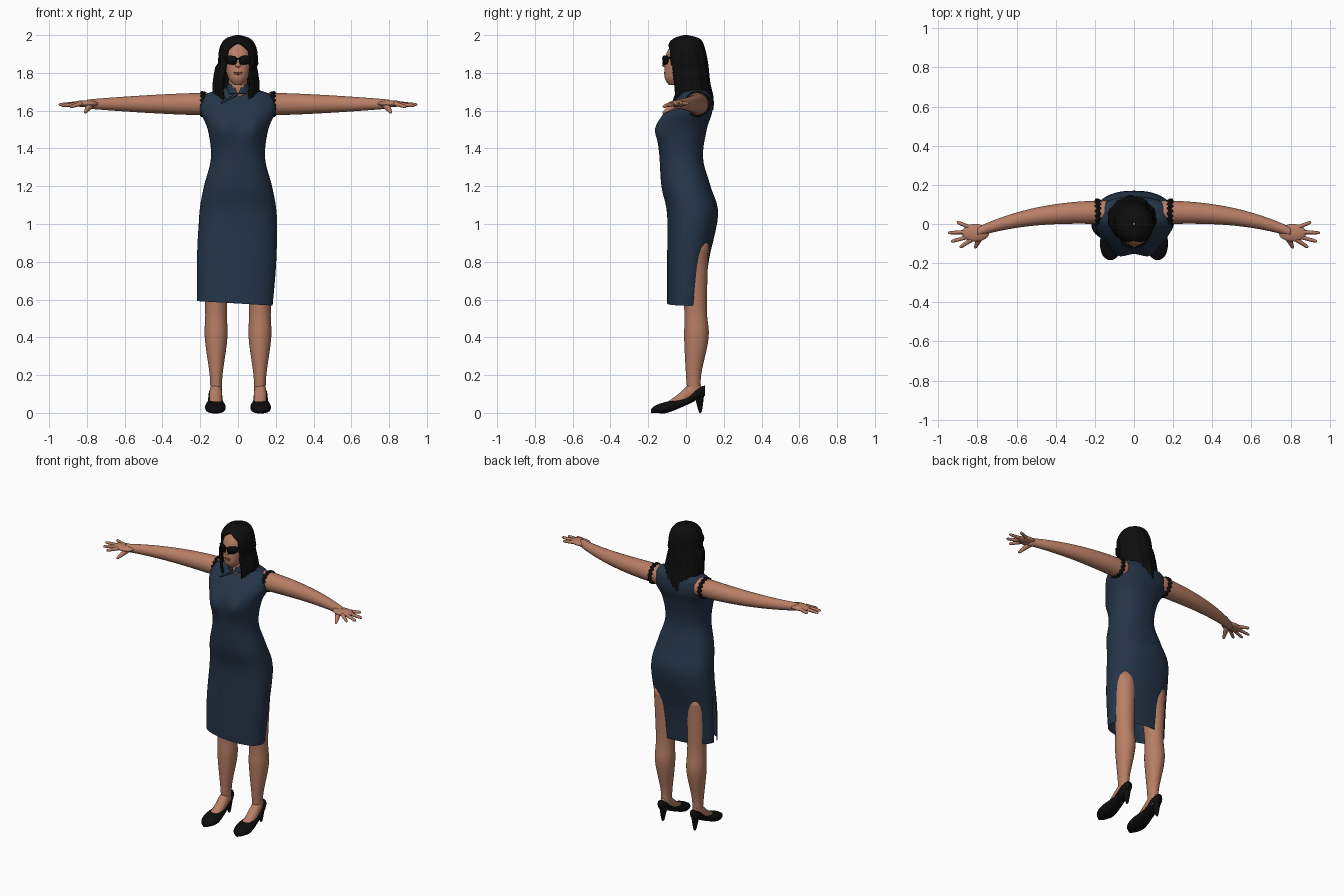
import bpy, bmesh, math
from mathutils import Vector, Matrix

cube = bpy.data.objects.get("Cube")
if cube:
    bpy.data.objects.remove(cube, do_unlink=True)


def material(name, *rgb):
    mat = bpy.data.materials.new(name)
    mat.use_nodes = True
    mat.diffuse_color = (*rgb, 1)
    shader = next(node for node in mat.node_tree.nodes if node.type == "BSDF_PRINCIPLED")
    shader.inputs["Base Color"].default_value = (*rgb, 1)
    return mat


skin = material("skin", .48, .21, .13)
navy = material("navy cloth", .018, .035, .064)
black = material("black hair and leather", .004, .004, .004)
lip_red = material("lip red", .3, .1, .07)


def smooth_rows(keys, steps):
    """Pass a smooth curve through the key rows and sample it."""
    points = [Vector(key) for key in keys]
    last = len(points) - 1
    tangents = [(points[min(i + 1, last)] - points[max(i - 1, 0)]) / 2 for i in range(last + 1)]
    rows = []
    for i in range(last):
        for step in range(steps):
            f = step / steps
            ease = f * f * (3 - 2 * f)
            rows.append(points[i].lerp(points[i + 1], ease)
                        + tangents[i] * f * (1 - f) ** 2
                        - tangents[i + 1] * f * f * (1 - f))
    return rows + [points[last]]


def rounded(value, square):
    return math.copysign(abs(value) ** (2 / square), value)


def loft(name, mat, axis, keys, offset=0, segments=32, steps=5, square=2, start=0,
         gap=None, mirror=False, cap=True, shape=None, thickness=0):
    """Skin cross-sections given as (position, half width, low edge, high edge)."""
    bm = bmesh.new()
    rings = []
    for t, width, low, high in smooth_rows(keys, steps):
        opening = gap(t) if gap else 0
        ring = []
        for i in range(segments + 1):
            angle = start + opening + 2 * (math.pi - opening) * i / segments
            u = offset + width * rounded(math.cos(angle), square)
            v = (low + high) / 2 + (high - low) / 2 * rounded(math.sin(angle), square)
            point = {"x": (t, v, u), "y": (u, t, v), "z": (u, v, t)}[axis]
            ring.append(bm.verts.new(shape(*point) if shape else point))
        rings.append(ring)
    for lower, upper in zip(rings, rings[1:]):
        for i in range(segments):
            bm.faces.new((lower[i], lower[i + 1], upper[i + 1], upper[i]))
    if cap:
        for ring in (rings[0], rings[-1]):
            bm.faces.new(ring[:-1])
    bmesh.ops.remove_doubles(bm, verts=bm.verts, dist=.0001)
    bmesh.ops.recalc_face_normals(bm, faces=bm.faces)
    mesh = bpy.data.meshes.new(name)
    bm.to_mesh(mesh)
    bm.free()
    mesh.materials.append(mat)
    mesh.shade_smooth()
    obj = bpy.data.objects.new(name, mesh)
    bpy.context.collection.objects.link(obj)
    if mirror:
        obj.modifiers.new("Mirror", "MIRROR")
    if thickness:
        obj.modifiers.new("Thickness", "SOLIDIFY").thickness = thickness
    return obj


def rod(name, mat, begin, end, begin_radius, end_radius, mirror=False):
    """Tapered rod with a rounded tip between two points."""
    begin, end = Vector(begin), Vector(end)
    span = end - begin
    sections = [(0, begin_radius), (.5, (begin_radius + end_radius) / 2),
                (.9, end_radius), (1, end_radius / 3)]
    keys = [(f * span.length, r, -r, r) for f, r in sections]
    obj = loft(name, mat, "z", keys, segments=12, mirror=mirror)
    turn = span.to_track_quat("Z", "Y").to_matrix().to_4x4()
    obj.data.transform(Matrix.Translation(begin) @ turn)


def ball(name, mat, centre, radii, mirror=False):
    x, y, z = centre
    wide, deep, tall = radii
    keys = []
    for i in range(13):
        angle = math.pi * max(.02, min(.98, i / 12))
        r = math.sin(angle)
        keys.append((z - tall * math.cos(angle), wide * r, y - deep * r, y + deep * r))
    loft(name, mat, "z", keys, offset=x, segments=24, steps=2, mirror=mirror)


# Fitted dress: bust, slanting hem, slit on the right side
def dress_shape(x, y, z):
    if y < 0:
        across, up = (abs(x) - .08) / .05, (z - 1.5) / .06
        y -= .025 * math.exp(-across ** 2 - up ** 2)
    skirt = 2 * max(0, 1 - z)
    return x - .02 * skirt, y, z - .07 * x * skirt


def slit(z):
    return max(0, min(.1, .9 - z))


loft("dress", navy, "z", [
    (.58, .2, -.1, .1), (.8, .21, -.1, .12), (1.05, .205, -.1, .17),
    (1.2, .18, -.13, .13), (1.35, .143, -.14, .09), (1.5, .16, -.15, .11),
    (1.6, .2, -.11, .14), (1.68, .18, -.04, .13), (1.72, .07, -.02, .1)],
    segments=64, square=2.3, start=math.pi, gap=slit, cap=False, shape=dress_shape)

# Stand collar open at the throat
loft("collar", navy, "z", [(1.69, .07, -.05, .08), (1.74, .055, -.04, .06)],
     start=-math.pi / 2, gap=lambda z: 6 * (z - 1.68), cap=False, thickness=.006)
rod("front_placket", navy, (0, -.05, 1.69), (-.09, -.07, 1.64), .007, .005)


# Ruffled lace round the armholes
def ruffle(x, y, z):
    angle = math.atan2(z - 1.635, y - .06)
    return x + .005 * math.sin(14 * angle), y, z


loft("armhole_trim", black, "x", [
    (.17, .06, 0, .12), (.19, .068, -.01, .13), (.2, .05, .01, .11)],
    offset=1.635, segments=64, mirror=True, cap=False, shape=ruffle)

# Arms taper and sweep forward to the wrists
arm_keys = []
for i in range(9):
    along = i / 8
    radius = .06 - .036 * along ** 1.5
    middle = .06 - .1 * along ** 2.5
    arm_keys.append((.14 + .66 * along, radius, middle - radius, middle + radius))
loft("arms", skin, "x", arm_keys, offset=1.635, mirror=True)

# Hands with spread fingers
ball("palms", skin, (.81, -.045, 1.637), (.07, .045, .018), mirror=True)
finger_tips = {"index": (.89, -.12), "middle": (.935, -.09),
               "ring": (.95, -.045), "little": (.905, .01)}
for i, (finger, (x, y)) in enumerate(finger_tips.items()):
    rod(finger + "_fingers", skin, (.83, -.08 + .02 * i, 1.637),
        (x, y, 1.62 + .006 * i), .012, .008, mirror=True)
rod("thumbs", skin, (.78, -.05, 1.632), (.812, -.124, 1.588), .02, .008, mirror=True)

# Bare legs and feet
loft("legs", skin, "z", [
    (.08, .03, .01, .08), (.2, .034, 0, .08), (.4, .06, -.01, .12),
    (.56, .058, -.01, .11), (.9, .08, -.05, .12)], offset=.116, mirror=True)
loft("feet", skin, "y", [
    (-.11, .03, .02, .05), (-.04, .034, .03, .1), (.03, .032, .06, .16),
    (.08, .02, .08, .15)], offset=.118, mirror=True)

# Pointed court shoes with thin heels
loft("shoes", black, "y", [
    (-.185, .01, 0, .02), (-.16, .04, 0, .04), (-.1, .054, 0, .06),
    (0, .04, .04, .08), (.06, .035, .07, .13), (.1, .02, .09, .145)],
    offset=.12, square=2.5, mirror=True)
rod("shoe_heels", black, (.118, .07, .1), (.118, .076, 0), .026, .009, mirror=True)

# Neck, head and face
rod("neck", skin, (0, .01, 1.64), (0, 0, 1.82), .055, .046)
loft("head", skin, "z", [
    (1.735, .02, -.09, -.05), (1.77, .05, -.112, .01), (1.83, .068, -.113, .06),
    (1.9, .072, -.105, .08), (1.96, .05, -.07, .07)], square=2.2)
rod("nose", skin, (0, -.1, 1.89), (0, -.115, 1.83), .006, .013)
ball("upper_lip", lip_red, (0, -.108, 1.802), (.024, .01, .005))
ball("lower_lip", lip_red, (0, -.108, 1.794), (.02, .01, .005))


# Sunglasses wrapped round the face
def wrap(x, y, z):
    return x, y + 6 * x * x, z + .1 * x


loft("sunglass_lenses", black, "y", [
    (-.125, .029, 1.84, 1.888), (-.117, .029, 1.84, 1.888)],
    offset=.035, square=3, mirror=True, shape=wrap)
rod("sunglass_bridge", black, (-.015, -.122, 1.876), (.015, -.122, 1.876), .004, .004)
rod("sunglass_arms", black, (.064, -.095, 1.878), (.078, 0, 1.878), .005, .004, mirror=True)


# Long hair open round the face, with wavy locks and a ragged end
def locks(x, y, z):
    angle = math.atan2(y - .02, x)
    fade = max(0, min(1, 10 * (1.99 - z)))
    wave = 1 + .022 * fade * math.sin(11 * angle + 9 * z) + .012 * fade * math.sin(29 * angle)
    ragged = .2 * max(0, 1.7 - z) * math.sin(17 * angle)
    shift = max(0, min(.01, 1.85 - z))
    return x * wave - shift, .02 + (y - .02) * wave, z + ragged


def face_opening(z):
    return min(.62, 3 * math.sqrt(max(0, 1.96 - z)))


loft("hair", black, "z", [
    (2, .01, -.01, .01), (1.98, .068, -.07, .075), (1.93, .098, -.103, .1),
    (1.85, .105, -.1, .115), (1.75, .122, -.083, .125), (1.68, .122, -.075, .14),
    (1.62, .1, -.07, .145)],
    segments=96, start=-math.pi / 2, gap=face_opening, cap=False, shape=locks,
    thickness=.014)
